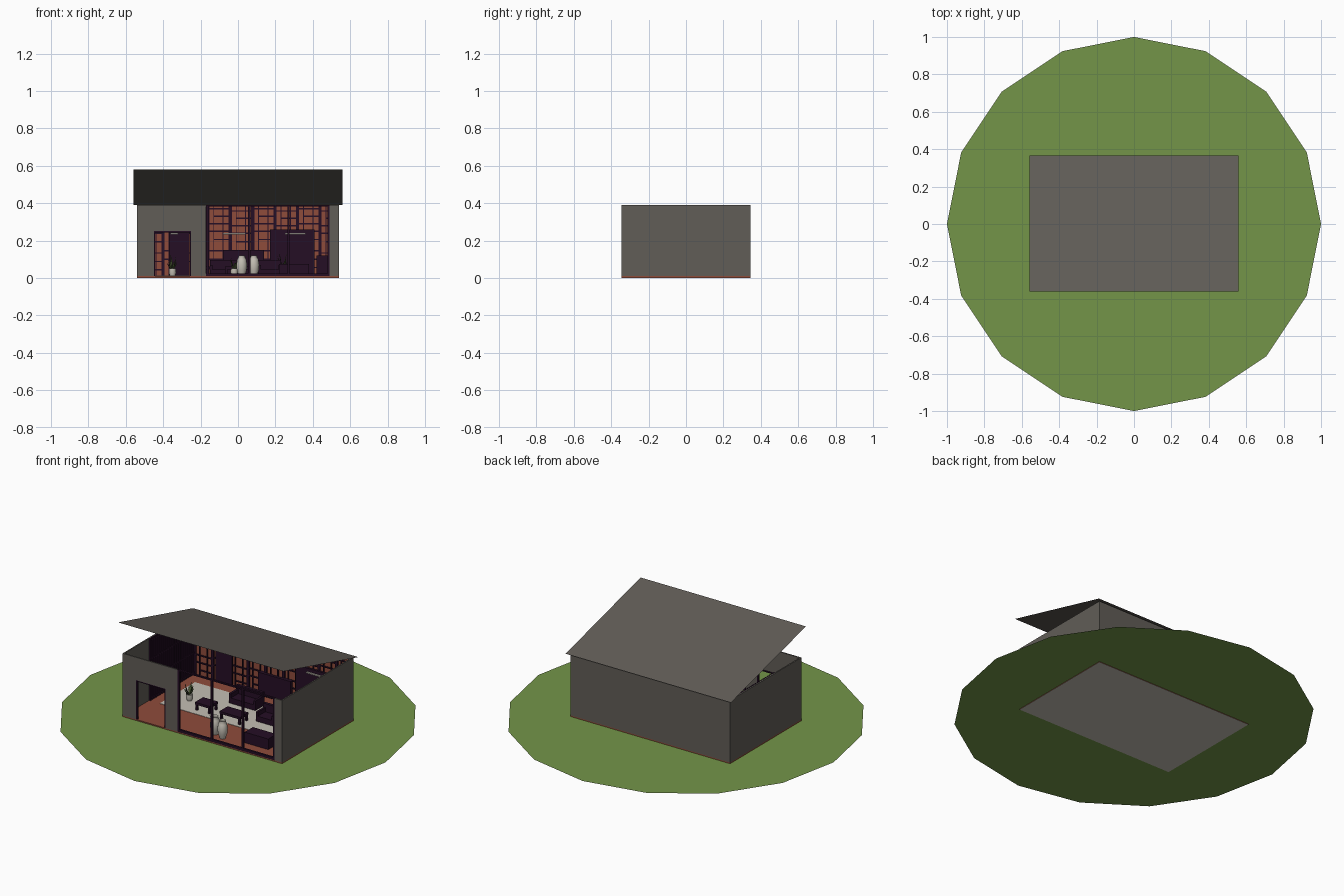
import bpy, bmesh, math, random
from mathutils import Vector

if "Cube" in bpy.data.objects:
    bpy.data.objects.remove(bpy.data.objects["Cube"])

random.seed(4)


def mat(name, r, g, b):
    m = bpy.data.materials.new(name)
    lin = [((c / 255 + 0.055) / 1.055) ** 2.4 if c > 10 else c / 255 / 12.92 for c in (r, g, b)]
    m.diffuse_color = (*lin, 1)
    m.use_nodes = True
    m.node_tree.nodes["Principled BSDF"].inputs["Base Color"].default_value = m.diffuse_color
    return m


GRASS = mat("grass_green", 116, 149, 73)
GREY = mat("warm_grey", 97, 93, 87)
CLAY = mat("terracotta", 143, 76, 59)
DARK = mat("dark_plum_wood", 37, 14, 37)
CREAM = mat("cream", 196, 191, 180)
LEAF = mat("leaf_green", 70, 84, 48)


def finish(name, bm, *mats):
    me = bpy.data.meshes.new(name)
    bm.to_mesh(me)
    bm.free()
    for m in mats:
        me.materials.append(m)
    ob = bpy.data.objects.new(name, me)
    bpy.context.collection.objects.link(ob)
    return ob


def boxes(name, m, *spans):
    """One object from boxes given as (x0, x1, y0, y1, z0, z1)."""
    bm = bmesh.new()
    for x0, x1, y0, y1, z0, z1 in spans:
        vs = bmesh.ops.create_cube(bm, size=1)["verts"]
        for v in vs:
            v.co = Vector((x0 if v.co.x < 0 else x1, y0 if v.co.y < 0 else y1,
                           z0 if v.co.z < 0 else z1))
    return finish(name, bm, m)


def sheet(name, m, pts):
    bm = bmesh.new()
    bm.faces.new([bm.verts.new(p) for p in pts])
    return finish(name, bm, m)


def lathe(name, m, profile, loc, sides=20):
    bm = bmesh.new()
    rings = [[bm.verts.new((loc[0] + r * math.cos(2 * math.pi * i / sides),
                            loc[1] + r * math.sin(2 * math.pi * i / sides), loc[2] + z))
              for i in range(sides)] for r, z in profile]
    for a, b in zip(rings, rings[1:]):
        for i in range(sides):
            j = (i + 1) % sides
            bm.faces.new((a[i], a[j], b[j], b[i])).smooth = True
    bm.faces.new(rings[0][::-1])
    return finish(name, bm, m)


X, Y, H, F, T = 0.54, 0.345, 0.39, 0.01, 0.008

# ground disc, 16 sides
sheet("lawn", GRASS, [(math.cos(i * math.pi / 8), math.sin(i * math.pi / 8), 0.003) for i in range(16)])

# floor slab: terracotta with a cream underside
slab = boxes("floor_slab", CLAY, (-X, X, -Y, Y, 0, F))
slab.data.materials.append(CREAM)
for p in slab.data.polygons:
    p.material_index = 1 if p.normal.z < -0.5 else 0
boxes("rug", CREAM, (-0.46, 0.3, -0.1, 0.24, F, F + 0.002))

# walls: front has a doorway and a wide glazed opening
boxes("back_wall", GREY, (-X, X, Y - T, Y, F, H))
boxes("side_walls", GREY, (-X, -X + T, -Y, Y - T, F, H), (X - T, X, -Y, Y - T, F, H))
boxes("front_wall", GREY,
      (-X + T, -0.45, -Y, -Y + T, F, H), (-0.25, -0.17, -Y, -Y + T, F, H),
      (-0.45, -0.25, -Y, -Y + T, 0.25, H), (0.49, X - T, -Y, -Y + T, F, H))

# single pitched roof sheet, rising to the front
sheet("roof", GREY, [(-0.56, -0.36, 0.58), (0.56, -0.36, 0.58), (0.56, 0.365, 0.39), (-0.56, 0.365, 0.39)])

# dark frames of the opening and the doorway
fy0, fy1 = -Y + 0.001, -Y + 0.013
boxes("window_posts", DARK, *[(x - 0.006, x + 0.006, fy0, fy1, F, H) for x in (-0.163, 0.06, 0.27, 0.484)])
boxes("window_rails", DARK, (-0.17, 0.49, fy0, fy1, F, F + 0.015), (-0.17, 0.49, fy0, fy1, H - 0.008, H))
boxes("door_frame", DARK, (-0.45, -0.443, fy0, fy1, F, 0.25), (-0.257, -0.25, fy0, fy1, F, 0.25),
      (-0.45, -0.25, fy0, fy1, 0.243, 0.25))

# terracotta panel and dark lattice on the back wall
by = Y - T
boxes("back_panel", CLAY, (-X + T, X - T, by - 0.004, by, F, H))
bars = []
for k in range(9):
    x = -0.53 + k * 0.12
    bars += [(x + d, x + d + w, by - 0.012, by - 0.004, F, H)
             for d, w in ((0, 0.017), (0.038, 0.005), (0.088, 0.005))]
    shift = 0.012 * (k % 2)
    for j, z in enumerate((0.04, 0.085, 0.13, 0.19, 0.235, 0.275, 0.315, 0.355)):
        a, b = (0, 0.12) if j % 3 else (0.038, 0.12)
        bars.append((x + a, min(x + b, X - T), by - 0.011, by - 0.004, z + shift, z + shift + 0.007))
boxes("back_lattice", DARK, *bars)

# dark doors standing against the back wall
boxes("back_doors", DARK, (-0.37, -0.26, by - 0.025, by - 0.012, F, 0.25),
      (0.17, 0.41, by - 0.025, by - 0.012, F, 0.26), (-0.08, 0.14, by - 0.03, by - 0.012, F, 0.15))
boxes("light_strips", CREAM, *[(a, b, by - 0.035, by - 0.025, 0.233, 0.24)
                               for a, b in ((-0.08, 0.04), (0.25, 0.36), (-0.36, -0.32))])

# slatted screen on the left wall
slats = [(-X + T, -X + 0.016, y, y + 0.013, F, H) for y in [-0.1 + 0.019 * i for i in range(23)]]
slats += [(-X + T, -X + 0.018, -0.1, by - 0.012, z, z + 0.01) for z in (0.02, 0.14, 0.26, 0.375)]
boxes("left_screen", DARK, *slats)


# low furniture
def table(name, x, y, w, d, h):
    spans = [(x - w / 2, x + w / 2, y - d / 2, y + d / 2, F + h - 0.014, F + h)]
    for sx in (-1, 1):
        for sy in (-1, 1):
            cx, cy = x + sx * (w / 2 - 0.008), y + sy * (d / 2 - 0.008)
            spans.append((cx - 0.006, cx + 0.006, cy - 0.006, cy + 0.006, F, F + h - 0.014))
    boxes(name, DARK, *spans)


def sofa(name, x, y, w, d):
    x0, x1, y0, y1 = x - w / 2, x + w / 2, y - d / 2, y + d / 2
    boxes(name, DARK, (x0, x1, y0, y1, F, 0.045), (x0, x1, y1 - 0.018, y1, 0.045, 0.095),
          (x0, x0 + 0.014, y0, y1 - 0.018, 0.045, 0.07), (x1 - 0.014, x1, y0, y1 - 0.018, 0.045, 0.07))


table("centre_table", 0.0, -0.04, 0.14, 0.08, 0.05)
table("left_table", -0.2, -0.02, 0.1, 0.08, 0.05)
sofa("back_sofa", -0.06, 0.17, 0.18, 0.09)
sofa("right_sofa", 0.17, 0.06, 0.12, 0.09)
boxes("front_chest", DARK, (0.22, 0.38, -0.25, -0.17, F, 0.075))
boxes("right_cabinet", DARK, (0.42, 0.52, 0.0, 0.2, F, 0.12))

# jars
JAR = [(0.016, 0), (0.026, 0.03), (0.029, 0.06), (0.024, 0.09), (0.016, 0.104), (0.019, 0.11)]
lathe("left_jar", CREAM, JAR, (0.02, -0.25, F))
lathe("right_jar", CREAM, JAR, (0.085, -0.27, F))
POT = [(0.014, 0), (0.02, 0.02), (0.018, 0.04)]


# potted plants with flat random leaves
def plant(name, x, y, h):
    lathe(name + "_pot", CREAM, POT, (x, y, F), 12)
    bm = bmesh.new()
    for i in range(14):
        a = random.uniform(0, 2 * math.pi)
        out = Vector((math.cos(a), math.sin(a), 0))
        side = Vector((-out.y, out.x, 0)) * 0.006
        base = Vector((x, y, F + 0.03))
        tip = base + out * random.uniform(0.015, 0.035) + Vector((0, 0, random.uniform(0.4, 1) * h))
        mid = (base + tip) / 2 + out * 0.004
        bm.faces.new([bm.verts.new(p) for p in (base, mid + side, tip, mid - side)])
    finish(name + "_leaves", bm, LEAF)


plant("front_plant", -0.02, -0.2, 0.07)
plant("left_plant", -0.35, 0.03, 0.09)
plant("right_plant", 0.24, 0.16, 0.1)
